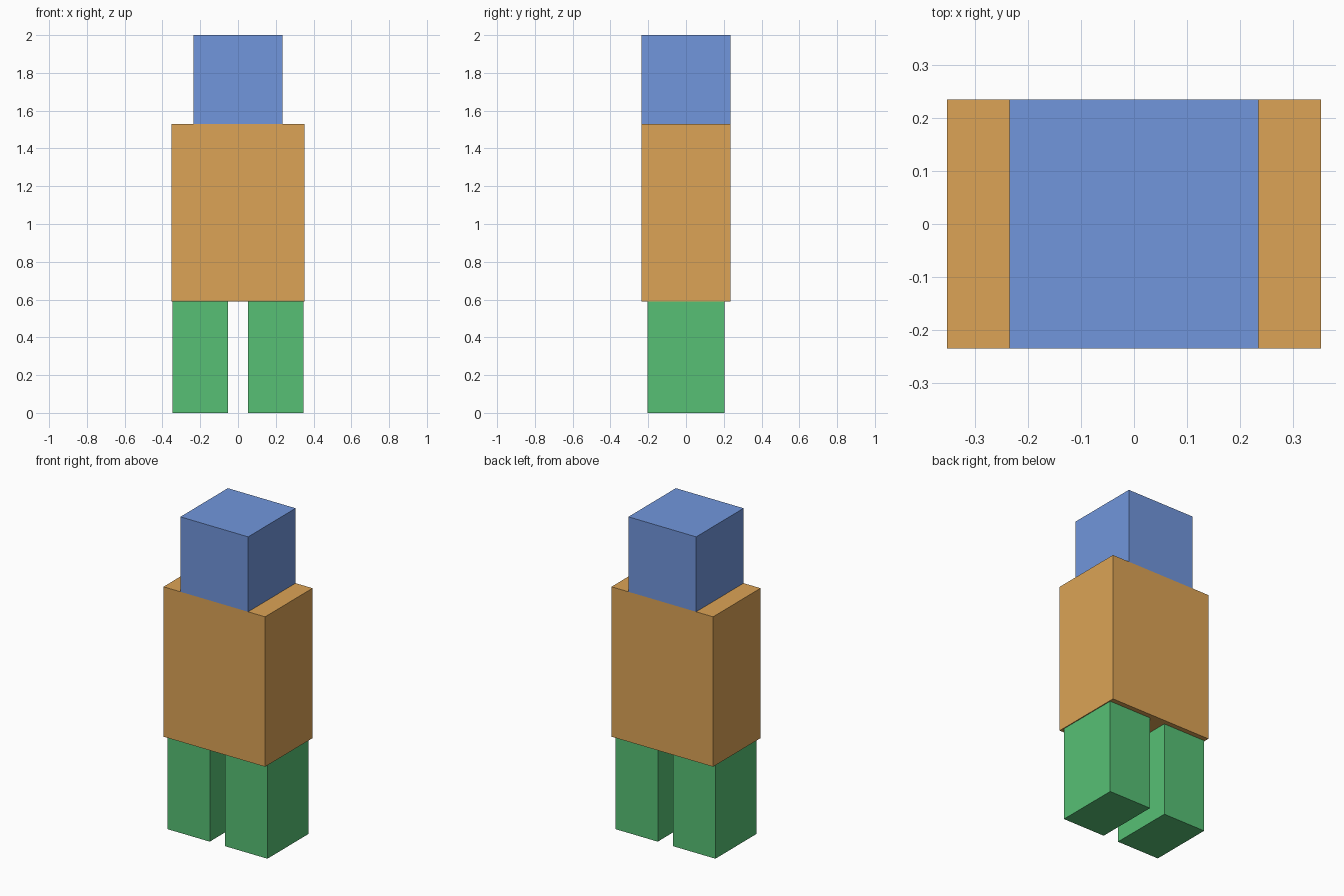
import bpy

if "Cube" in bpy.data.objects:
    bpy.data.objects.remove(bpy.data.objects["Cube"])


def material(name, rgb):
    mat = bpy.data.materials.new(name)
    mat.diffuse_color = (*rgb, 1.0)
    mat.use_nodes = True
    mat.node_tree.nodes["Principled BSDF"].inputs["Base Color"].default_value = mat.diffuse_color
    return mat


def box(name, size, x, bottom, mat):
    """Flat-faced box centred on y = 0, resting on the height 'bottom'."""
    bpy.ops.mesh.primitive_cube_add(size=1, location=(x, 0, bottom + size[2] / 2))
    obj = bpy.context.object
    obj.name = name
    obj.scale = size
    bpy.ops.object.transform_apply(location=False, rotation=False, scale=True)
    obj.data.materials.append(mat)
    return obj


blue = material("blue", (0.165, 0.305, 0.716))
orange = material("orange", (0.716, 0.371, 0.093))
green = material("green", (0.095, 0.527, 0.178))

LEG_H = 0.59
TORSO_H = 0.94
HEAD = 0.47

# Head and torso stacked on the legs
box("head", (HEAD, HEAD, HEAD), 0, LEG_H + TORSO_H, blue)
box("torso", (0.705, HEAD, TORSO_H), 0, LEG_H, orange)

# Pair of legs
for side, sign in (("left", 1), ("right", -1)):
    box(f"{side}_leg", (0.294, 0.408, LEG_H), sign * 0.2, 0, green)
